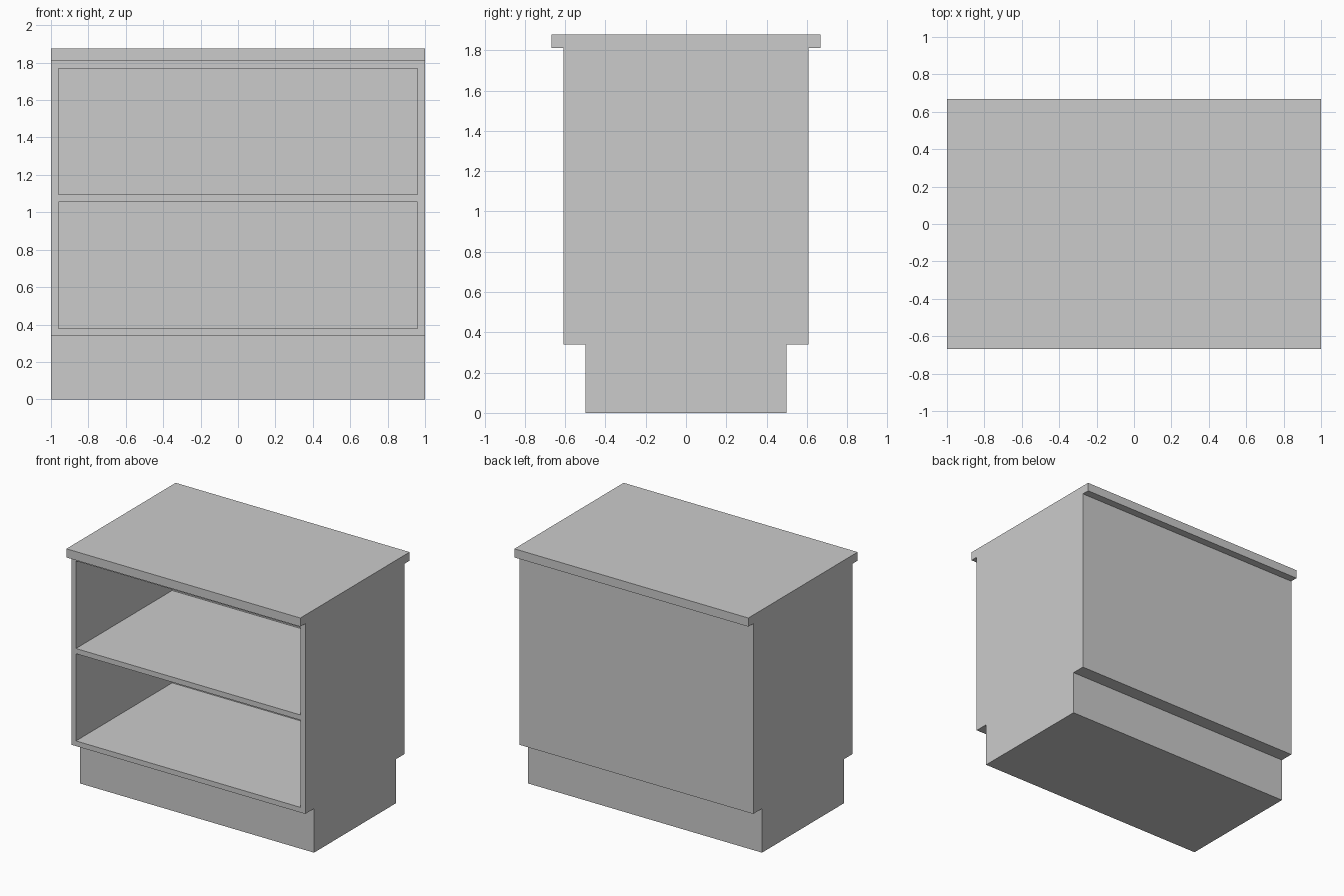
import bpy
import bmesh

if "Cube" in bpy.data.objects:
    bpy.data.objects.remove(bpy.data.objects["Cube"])

WIDTH = 2.0
WALL = 0.04                     # panel and shelf thickness
TOP_Z, SLAB_Z, BASE_Z = 1.877, 1.81, 0.34
TOP_Y, BODY_Y, BASE_Y = 0.667, 0.607, 0.50
BACK_Y = BODY_Y - WALL          # inner face of the back panel


def finish(name, bm):
    bmesh.ops.recalc_face_normals(bm, faces=bm.faces)
    mesh = bpy.data.meshes.new(name)
    bm.to_mesh(mesh)
    bm.free()
    obj = bpy.data.objects.new(name, mesh)
    bpy.context.collection.objects.link(obj)
    return obj


# Cabinet body: symmetric side profile swept across the width
half = [(BASE_Y, 0), (BASE_Y, BASE_Z), (BODY_Y, BASE_Z),
        (BODY_Y, SLAB_Z), (TOP_Y, SLAB_Z), (TOP_Y, TOP_Z)]
profile = half + [(-y, z) for y, z in reversed(half)]
bm = bmesh.new()
side = bm.faces.new([bm.verts.new((-WIDTH / 2, y, z)) for y, z in profile])
swept = bmesh.ops.extrude_face_region(bm, geom=[side], use_keep_orig=True)
bmesh.ops.translate(bm, vec=(WIDTH, 0, 0),
                    verts=[v for v in swept["geom"] if isinstance(v, bmesh.types.BMVert)])
bmesh.ops.recalc_face_normals(bm, faces=bm.faces)

# Front opening: inset the front panel and push it back to form the compartment
front = next(f for f in bm.faces
             if all(abs(v.co.y + BODY_Y) < 1e-4 for v in f.verts)
             and abs(f.normal.y) > 0.9)
bmesh.ops.inset_region(bm, faces=[front], thickness=WALL, use_even_offset=True)
pushed = bmesh.ops.extrude_discrete_faces(bm, faces=[front])["faces"][0]
bmesh.ops.translate(bm, vec=(0, BACK_Y + BODY_Y, 0), verts=pushed.verts)
finish("cabinet_body", bm)

# Middle shelf, flush with the front edge
bm = bmesh.new()
bmesh.ops.create_cube(bm, size=1)
bmesh.ops.scale(bm, vec=(WIDTH - 2 * WALL, BACK_Y + BODY_Y, WALL), verts=bm.verts)
bmesh.ops.translate(bm, vec=(0, (BACK_Y - BODY_Y) / 2, 1.074), verts=bm.verts)
finish("shelf", bm)
